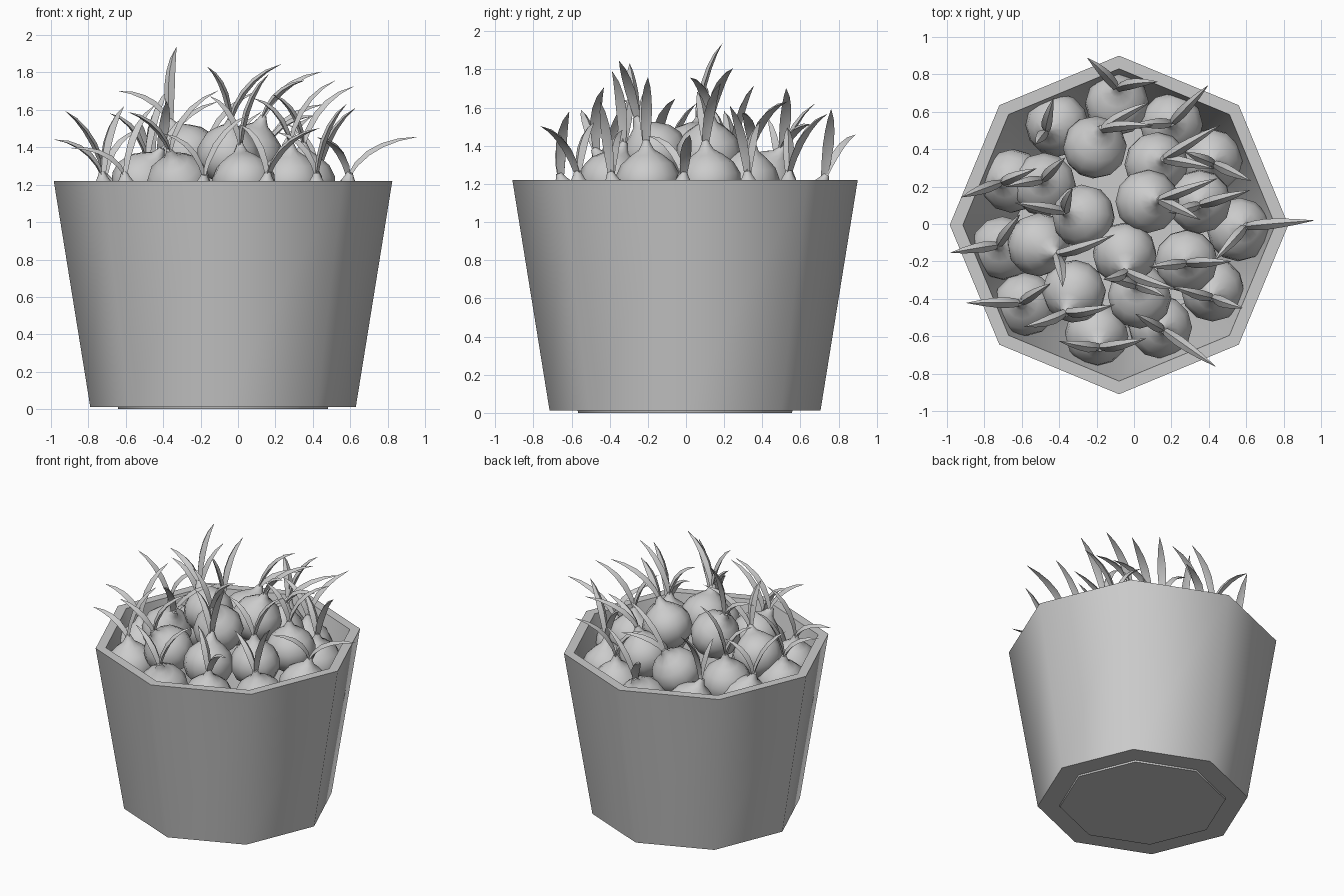
import bpy, bmesh, math
from mathutils import Vector
from math import sin, cos, pi, radians

if "Cube" in bpy.data.objects:
    bpy.data.objects.remove(bpy.data.objects["Cube"])


def finish(name, bm, angle):
    bmesh.ops.recalc_face_normals(bm, faces=bm.faces)
    me = bpy.data.meshes.new(name)
    bm.to_mesh(me)
    bm.free()
    ob = bpy.data.objects.new(name, me)
    bpy.context.collection.objects.link(ob)
    bpy.ops.object.select_all(action='DESELECT')
    ob.select_set(True)
    bpy.context.view_layer.objects.active = ob
    bpy.ops.object.shade_smooth_by_angle(angle=radians(angle))
    return ob


def bridge(bm, a, b):
    n = len(a)
    for i in range(n):
        bm.faces.new((a[i], a[(i + 1) % n], b[(i + 1) % n], b[i]))


def lathe(bm, profile, sides, origin, axis):
    """Revolve (radius, height) points round an axis; both ends are capped."""
    rot = Vector((0, 0, 1)).rotation_difference(axis)
    rings = []
    for r, z in profile:
        rings.append([bm.verts.new(origin + rot @ Vector(
            (r * cos(2 * pi * i / sides), r * sin(2 * pi * i / sides), z)))
            for i in range(sides)])
    for a, b in zip(rings, rings[1:]):
        bridge(bm, a, b)
    bm.faces.new(rings[0][::-1])
    bm.faces.new(rings[-1])


def leaf(bm, base, axis, azimuth, run, length):
    """Curved, folded blade ending 'run' away from its base."""
    a = radians(azimuth)
    out = Vector((cos(a), sin(a), 0))
    side = Vector((-sin(a), cos(a), 0))
    rise = math.sqrt(max(length ** 2 - run ** 2, 0.015))
    end = base + out * run + Vector((0, 0, rise))
    mid = base + axis * 0.06 + out * run * 0.25 + Vector((0, 0, rise * 0.55))
    rings = []
    for t, w in ((0, .016), (.2, .025), (.4, .029), (.6, .025), (.8, .016), (1, .001)):
        p = base * (1 - t) ** 2 + mid * 2 * t * (1 - t) + end * t * t
        tan = ((mid - base) * (1 - t) + (end - mid) * t).normalized()
        nrm = tan.cross(side).normalized()
        rings.append([bm.verts.new(p + d) for d in
                      (side * w, nrm * w * .9, -side * w, nrm * w * .15)])
    for a, b in zip(rings, rings[1:]):
        bridge(bm, a, b)
    bm.faces.new(rings[0][::-1])
    bm.faces.new(rings[-1])


# Eight-sided pot, hollow, with its inner floor dipping to the ground
pot = bmesh.new()
lathe(pot, [(.71, .012), (.905, 1.22), (.835, 1.22), (.56, 0)], 8,
      Vector((-.08, -.005, 0)), Vector((0, 0, 1)))
finish("pot", pot, 50)

# Bulbs: x, y, neck offset x, y, then azimuth and run of the long and short leaf
top = [(-.27, .04, -.11, .03, 76, .13, 170, .28),
       (.07, .12, .07, .01, 20, .34, 335, .25),
       (-.05, -.16, .01, -.11, 340, .29, 200, .13)]
middle = [(-.21, .41, .04, .11, 5, .28, 30, .30),
          (.12, .32, .04, .03, 31, .36, 350, .28),
          (-.51, -.11, .11, -.06, 18, .33, 282, .18),
          (-.32, -.36, -.05, -.13, 8, .26, 200, .24),
          (.28, -.20, 0, -.01, 2, .24, 186, .20),
          (.35, .12, .0, -.02, 16, .28, 195, .17),
          (.03, -.39, -.02, .07, 340, .16, 165, .17)]
low = [(-.48, .21, -.01, .03, 45, .17, 190, .20)]
rim = [(-.09, .64, .0, .1, 10, .22, 134, .23),
       (-.41, .53, -.07, -.04, 78, .18, 230, .09),
       (.20, .53, 0, .01, 46, .28, 182, .21),
       (-.65, .23, -.07, -.01, 200, .23, 22, .20),
       (.41, .34, .02, -.02, 335, .22, 158, .17),
       (.56, -.03, .04, .02, 5, .37, 228, .25),
       (-.70, -.13, -.03, .02, 55, .20, 189, .26),
       (.42, -.35, 0, -.05, 340, .17, 165, .22),
       (-.58, -.43, -.03, .01, 33, .19, 180, .29),
       (.14, -.55, .02, -.02, 325, .34, 150, .17),
       (-.20, -.59, .02, -.08, 10, .25, 172, .22)]
bulb_profile = [(.02, -.155), (.08, -.14), (.138, -.095), (.168, -.03), (.168, .035),
                (.138, .095), (.085, .14), (.04, .17), (.024, .2), (.016, .22)]

count = 0
for layer, height in ((top, 1.36), (middle, 1.21), (low, 1.13), (rim, 1.05)):
    for x, y, dx, dy, az1, run1, az2, run2 in layer:
        count += 1
        centre = Vector((x, y, height))
        axis = Vector((dx, dy, math.sqrt(.23 ** 2 - dx * dx - dy * dy))).normalized()
        # Round bulb with a narrow neck
        bulb = bmesh.new()
        lathe(bulb, bulb_profile, 12, centre, axis)
        finish(f"bulb_{count}", bulb, 60)
        # Long and short leaf sprouting from the neck
        leaves = bmesh.new()
        neck = centre + axis * .19
        leaf(leaves, neck, axis, az1, run1, .43)
        leaf(leaves, neck, axis, az2, run2, .33)
        finish(f"leaves_{count}", leaves, 40)
